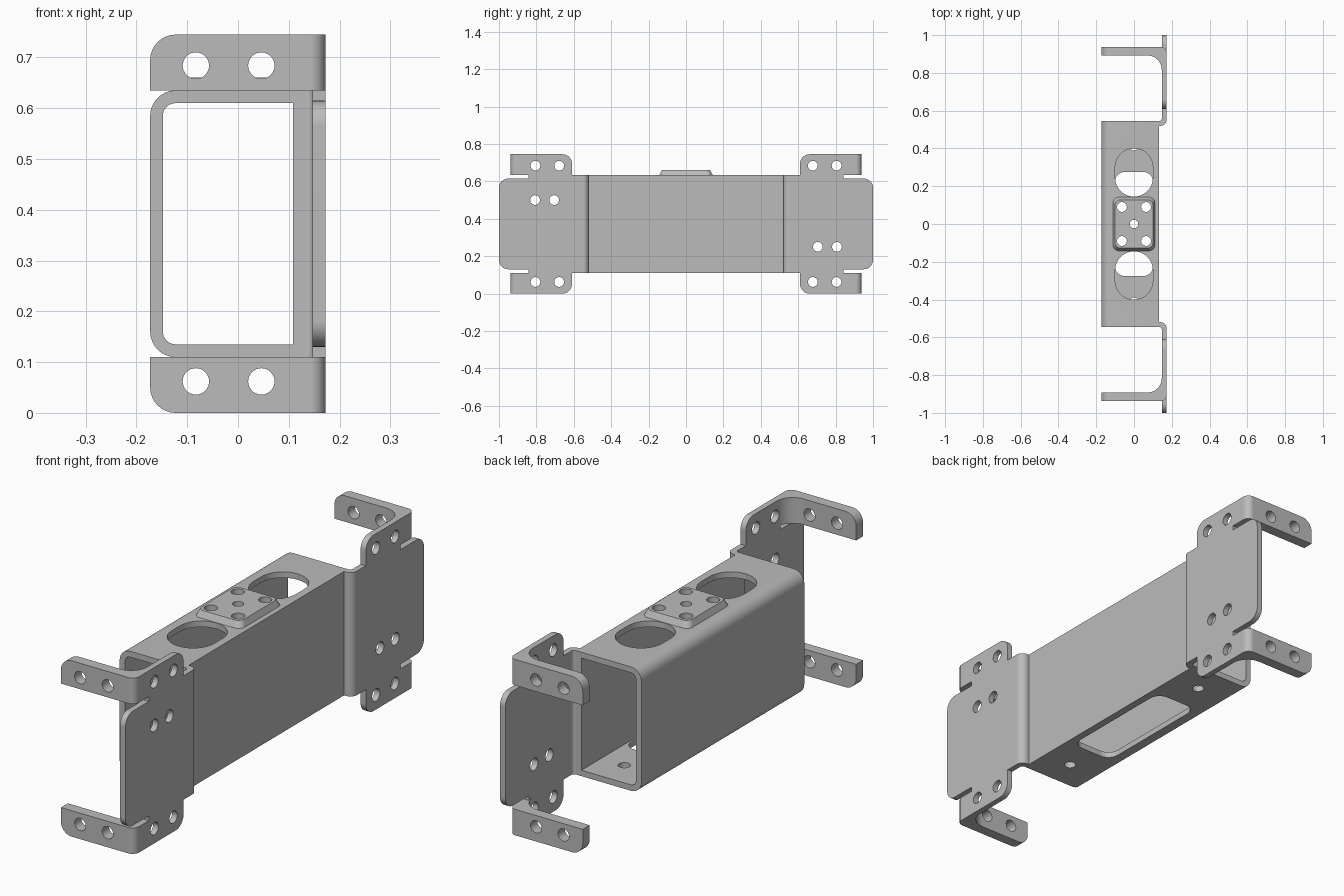
import bpy, bmesh, math
from mathutils import Vector

if "Cube" in bpy.data.objects:
    bpy.data.objects.remove(bpy.data.objects["Cube"], do_unlink=True)

steel = bpy.data.materials.new("grey_steel")
steel.use_nodes = True
GREY = (0.5, 0.5, 0.5, 1)
steel.diffuse_color = GREY
steel.node_tree.nodes["Principled BSDF"].inputs["Base Color"].default_value = GREY

T = 0.025                                  # sheet thickness
LEFT, PANEL, WING = -0.173, 0.133, 0.172   # outer faces along x
LOW, HIGH, TOP = 0.11, 0.635, 0.745        # tube bottom, tube top, overall height
HOLE = 0.026


def rounded(corners, steps=8):
    """Polygon from (a, b, radius) corners, filleting each by its radius."""
    out = []
    for i, (a, b, r) in enumerate(corners):
        p = Vector((a, b))
        if not r:
            out.append(p)
            continue
        u = (Vector(corners[i - 1][:2]) - p).normalized()
        v = (Vector(corners[(i + 1) % len(corners)][:2]) - p).normalized()
        # every corner is a right angle
        centre = p + (u + v) * r
        for k in range(steps + 1):
            t = k / steps * math.pi / 2
            out.append(centre - v * r * math.cos(t) - u * r * math.sin(t))
    return out


def rect(a0, a1, b0, b1, r=0):
    return rounded([(a0, b0, r), (a1, b0, r), (a1, b1, r), (a0, b1, r)])


def circle(a, b, r=HOLE, n=32):
    return [Vector((a + r * math.cos(2 * math.pi * k / n), b + r * math.sin(2 * math.pi * k / n)))
            for k in range(n)]


def prism(name, outline, axis, lo, hi, taper=0):
    """Extrude a 2D outline along an axis; taper shrinks the far end."""
    place = {"x": lambda p, c: (c, p.x, p.y),
             "y": lambda p, c: (p.x, c, p.y),
             "z": lambda p, c: (p.x, p.y, c)}[axis]
    bm = bmesh.new()
    a = [bm.verts.new(place(p, lo)) for p in outline]
    b = [bm.verts.new(place(p * (1 - taper), hi)) for p in outline]
    bm.faces.new(a)
    bm.faces.new(b)
    for i in range(len(a)):
        j = (i + 1) % len(a)
        bm.faces.new((a[i], a[j], b[j], b[i]))
    bmesh.ops.recalc_face_normals(bm, faces=bm.faces)
    mesh = bpy.data.meshes.new(name)
    bm.to_mesh(mesh)
    bm.free()
    obj = bpy.data.objects.new(name, mesh)
    bpy.context.collection.objects.link(obj)
    mesh.materials.append(steel)
    return obj


def activate(obj):
    bpy.ops.object.select_all(action="DESELECT")
    obj.select_set(True)
    bpy.context.view_layer.objects.active = obj


def cut(obj, outline, axis, lo, hi, operation="DIFFERENCE"):
    cutter = prism("cutter", outline, axis, lo, hi)
    mod = obj.modifiers.new("cut", "BOOLEAN")
    mod.operation, mod.solver, mod.object = operation, "EXACT", cutter
    activate(obj)
    bpy.ops.object.modifier_apply(modifier=mod.name)
    bpy.data.objects.remove(cutter, do_unlink=True)


def finish(obj):
    activate(obj)
    bpy.ops.object.shade_smooth_by_angle(angle=math.radians(30))
    mod = obj.modifiers.new("clean shading", "WEIGHTED_NORMAL")
    mod.keep_sharp = True


# Rectangular tube, rounded along its outer side
tube = prism("tube", rounded([(LEFT, LOW, 0.05), (PANEL, LOW, 0), (PANEL, HIGH, 0), (LEFT, HIGH, 0.05)]),
             "y", -0.545, 0.545)
cut(tube, rounded([(LEFT + T, LOW + T, T), (PANEL - T, LOW + T, 0),
                   (PANEL - T, HIGH - T, 0), (LEFT + T, HIGH - T, T)]), "y", -0.7, 0.7)

# Oval openings on top, long opening and small holes underneath
for s in (-1, 1):
    near, far = sorted((s * 0.145, s * 0.4))
    cut(tube, rect(-0.1, 0.1, near, far, 0.0999), "z", 0.57, 0.7)
    cut(tube, circle(0, s * 0.413, 0.024), "z", 0.05, 0.2)
cut(tube, rect(-0.1, 0.1, -0.275, 0.275, 0.05), "z", 0.05, 0.2)

# Raised mounting pad with five holes
pad = prism("mounting_pad", rect(-0.111, 0.111, -0.142, 0.142, 0.03), "z", HIGH, 0.661, taper=0.1)
pad_holes = [(x, y, HOLE) for x in (-0.064, 0.064) for y in (-0.09, 0.09)] + [(0, 0, 0.022)]
for x, y, r in pad_holes:
    for part in (tube, pad):
        cut(part, circle(x, y, r), "z", 0.57, 0.7)
finish(tube)
finish(pad)

for s, end in ((-1, "front"), (1, "back")):
    # Wing plate, stepped outward from the tube panel
    step = [(PANEL, 0.52, 0), (WING, 0.52, 0.03), (WING, 1, 0),
            (WING - T, 1, 0), (WING - T, 0.545, 0.013), (PANEL, 0.545, 0)]
    wing = prism(end + "_wing", rounded([(x, s * y, r) for x, y, r in step]), "z", LOW, HIGH)

    # Rounded outer edge and the relief slits beside the tabs
    edge = [(0.842, HIGH + 0.1, 0), (0.842, 0.615, 0), (1, 0.615, 0.05), (1, 0.13, 0.05),
            (0.842, 0.13, 0), (0.842, LOW - 0.1, 0), (0.4, LOW - 0.1, 0), (0.4, HIGH + 0.1, 0)]
    cut(wing, rounded([(s * y, z, r) for y, z, r in edge]), "x", 0, 0.4, "INTERSECT")
    for y in (0.705, 0.807):
        cut(wing, circle(s * y, 0.25 if s > 0 else 0.5), "x", 0.1, 0.3)
    finish(wing)

    # Bent tabs above and below the wing
    bend = [(WING, 0.61, 0), (WING, 0.938, 0.03), (LEFT, 0.938, 0),
            (LEFT, 0.892, 0), (WING - T, 0.892, 0.075), (WING - T, 0.61, 0)]
    for level, lo, hi in (("lower", 0, LOW), ("upper", HIGH, TOP)):
        tab = prism(f"{end}_{level}_tab", rounded([(x, s * y, r) for x, y, r in bend]), "z", lo, hi)
        upper = level == "upper"
        # round the free corners away from the wing
        outer, inner = (TOP, HIGH) if upper else (0, LOW)
        past = inner + (inner - outer)
        cut(tab, rounded([(LEFT, outer, 0.05), (0.3, outer, 0), (0.3, past, 0), (LEFT, past, 0)]),
            "y", -1.1, 1.1, "INTERSECT")
        cut(tab, rounded([(s * 0.61, outer, 0.05), (s * 1.1, outer, 0),
                          (s * 1.1, past, 0), (s * 0.61, past, 0)]), "x", -0.4, 0.4, "INTERSECT")
        z = 0.684 if upper else 0.062
        for x in (-0.083, 0.046):
            near, far = sorted((s * 0.85, s * 1.0))
            cut(tab, circle(x, z), "y", near, far)
        for y in (0.678, 0.805):
            cut(tab, circle(s * y, z), "x", 0.12, 0.3)
        finish(tab)
